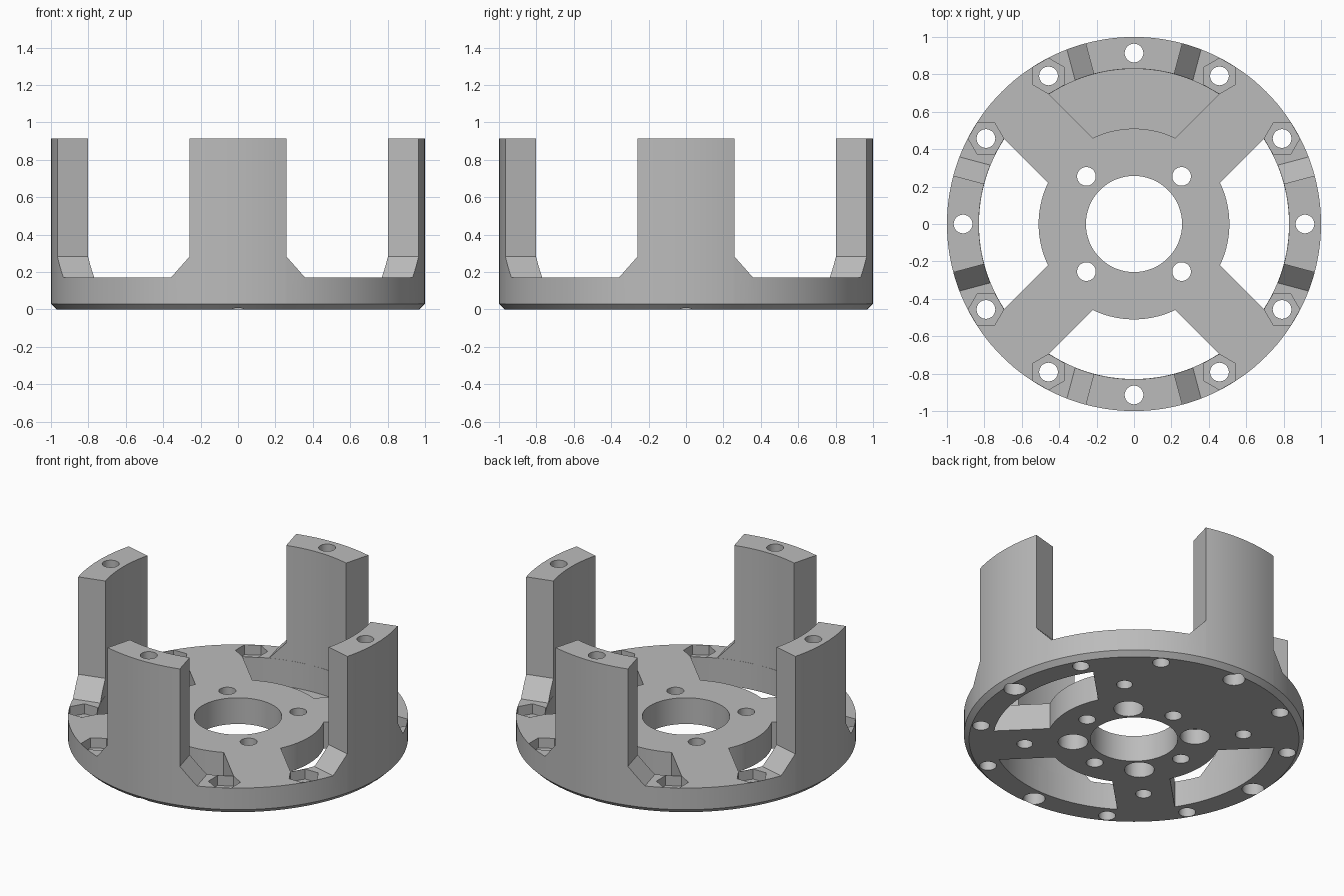
import bpy, bmesh
from math import sin, cos, asin, pi, radians, degrees
from mathutils import Matrix, Vector

if "Cube" in bpy.data.objects:
    bpy.data.objects.remove(bpy.data.objects["Cube"], do_unlink=True)

SEGS = 144
FLOOR, TOP = 0.17, 0.915      # base plate thickness, post height
RIM_IN, HUB_R, BORE_R = 0.83, 0.51, 0.257
BOLT_R, HUB_BOLT_R, SPOKE_HOLE_R = 0.914, 0.36, 0.645
SPOKE_HALF = 0.17

grey = bpy.data.materials.new("plain_grey")
grey.use_nodes = True
colour = (0.5, 0.5, 0.5, 1)
grey.diffuse_color = colour
grey.node_tree.nodes["Principled BSDF"].inputs["Base Color"].default_value = colour


def polar(r, deg, z=0.0):
    return Vector((r * cos(radians(deg)), r * sin(radians(deg)), z))


def loft(bm, loops, closed=False):
    """Skin a row of equal point loops; cap the ends unless the row is closed."""
    rows = [[bm.verts.new(p) for p in loop] for loop in loops]
    n = len(rows[0])
    pairs = list(zip(rows, rows[1:]))
    if closed:
        pairs.append((rows[-1], rows[0]))
    else:
        bm.faces.new(rows[0])
        bm.faces.new(rows[-1])
    for a, b in pairs:
        for i in range(n):
            j = (i + 1) % n
            bm.faces.new((a[i], a[j], b[j], b[i]))


def finish(bm, name):
    bmesh.ops.recalc_face_normals(bm, faces=bm.faces[:])
    mesh = bpy.data.meshes.new(name)
    bm.to_mesh(mesh)
    bm.free()
    mesh.materials.append(grey)
    obj = bpy.data.objects.new(name, mesh)
    bpy.context.collection.objects.link(obj)
    return obj


def sector(r0, a0, r1, a1, mid, n=24):
    """Plan outline between two arcs with their own half angles."""
    ts = [2 * i / n - 1 for i in range(n + 1)]
    return ([polar(r1, mid + a1 * t) for t in ts] +
            [polar(r0, mid - a0 * t) for t in ts])


def at_z(points, z, shift=Vector()):
    return [Vector((p.x, p.y, z)) + shift for p in points]


def drill(bm, r, centre_r, angles, z0, z1, sides=32):
    """Round or hexagonal cutter pins on a bolt circle."""
    for a in angles:
        c = polar(centre_r, a)
        ring = [c + polar(r, a + 180 / sides + 360 * i / sides) for i in range(sides)]
        loft(bm, [at_z(ring, z0), at_z(ring, z1)])


AXES = [0, 90, 180, 270]
DIAGONALS = [45, 135, 225, 315]
NUTS = [a + s for a in AXES for s in (30, 60)]

# Cup-shaped body with chamfered foot and centre bore
profile = [(BORE_R, 0), (0.97, 0), (1, 0.03), (1, TOP),
           (RIM_IN, TOP), (RIM_IN, FLOOR), (BORE_R, FLOOR)]
bm = bmesh.new()
loft(bm, [[polar(r, 360 * i / SEGS, z) for r, z in profile] for i in range(SEGS)], closed=True)
body = finish(bm, "motor_mount_body")

cutters = []

# Gaps between the four posts, narrowing to sloped post feet
bm = bmesh.new()
for a in DIAGONALS:
    plan = sector(0.4, 30, 1.3, 30, a)
    loft(bm, [at_z(plan, FLOOR, polar(0.21, a)), at_z(plan, 0.283), at_z(plan, 1.1)])
cutters.append(finish(bm, "post_gap_cutter"))

# Windows between the spokes
bm = bmesh.new()
for a in AXES:
    r1 = RIM_IN - 0.001
    plan = sector(HUB_R, 45 - degrees(asin(SPOKE_HALF / HUB_R)),
                  r1, 45 - degrees(asin(SPOKE_HALF / r1)), a)
    loft(bm, [at_z(plan, -0.1), at_z(plan, 0.3)])
cutters.append(finish(bm, "window_cutter"))

# Through holes for posts, nuts and hub, plus blind holes underneath
bm = bmesh.new()
drill(bm, 0.05, BOLT_R, AXES + NUTS, -0.1, 1.1)
drill(bm, 0.05, HUB_BOLT_R, DIAGONALS, -0.1, 0.4)
drill(bm, 0.05, HUB_BOLT_R, AXES, -0.1, 0.11)
drill(bm, 0.047, SPOKE_HOLE_R, DIAGONALS, -0.1, 0.11)
cutters.append(finish(bm, "hole_cutter"))

# Hexagonal nut pockets and underside counterbores
bm = bmesh.new()
drill(bm, 0.082 / cos(pi / 6), BOLT_R, NUTS, FLOOR - 0.065, 0.26, sides=6)
drill(bm, 0.065, BOLT_R, AXES, -0.1, 0.1)
drill(bm, 0.088, HUB_BOLT_R, DIAGONALS, -0.1, 0.1)
cutters.append(finish(bm, "pocket_cutter"))

for cutter in cutters:
    mod = body.modifiers.new(cutter.name, 'BOOLEAN')
    mod.operation = 'DIFFERENCE'
    mod.solver = 'EXACT'
    mod.object = cutter

# Bake the cuts and remove the cutters
bpy.context.view_layer.objects.active = body
for o in bpy.context.selected_objects:
    o.select_set(False)
body.select_set(True)
for mod in list(body.modifiers):
    bpy.ops.object.modifier_apply(modifier=mod.name)
for cutter in cutters:
    bpy.data.objects.remove(cutter, do_unlink=True)
bpy.ops.object.shade_smooth_by_angle(angle=radians(25))
